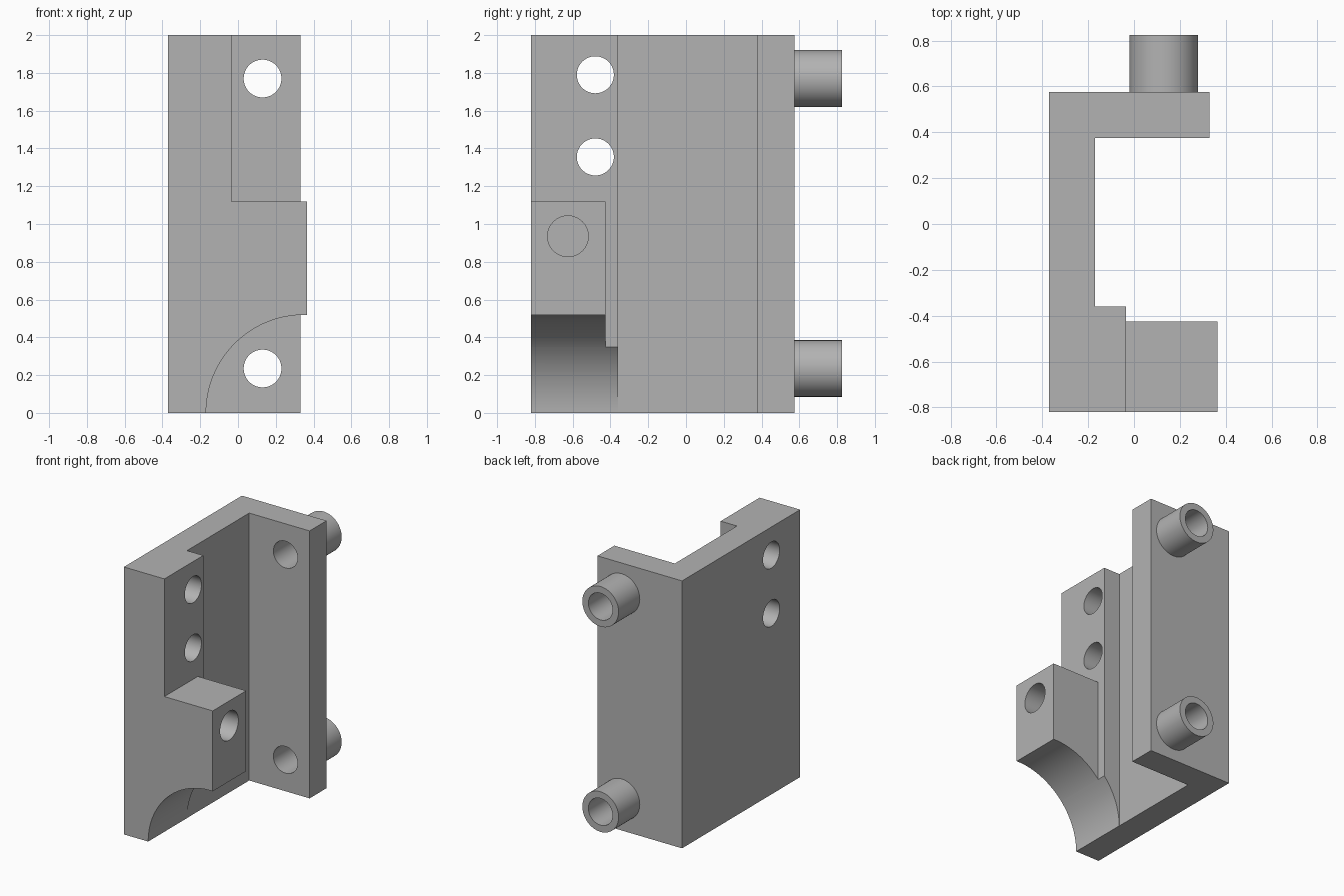
import bpy
import bmesh
from mathutils import Matrix, Vector

if "Cube" in bpy.data.objects:
    bpy.data.objects.remove(bpy.data.objects["Cube"], do_unlink=True)

grey = bpy.data.materials.new("plain grey")
grey.use_nodes = True
colour = (0.45, 0.45, 0.45, 1)
grey.diffuse_color = colour
grey.node_tree.nodes["Principled BSDF"].inputs["Base Color"].default_value = colour


def finish(name, bm):
    bmesh.ops.recalc_face_normals(bm, faces=bm.faces)
    mesh = bpy.data.meshes.new(name)
    bm.to_mesh(mesh)
    bm.free()
    mesh.materials.append(grey)
    obj = bpy.data.objects.new(name, mesh)
    bpy.context.collection.objects.link(obj)
    return obj


def prism(name, outline, z0, z1):
    bm = bmesh.new()
    face = bm.faces.new([bm.verts.new((x, y, z0)) for x, y in outline])
    top = bmesh.ops.extrude_face_region(bm, geom=[face])["geom"]
    verts = [v for v in top if isinstance(v, bmesh.types.BMVert)]
    bmesh.ops.translate(bm, verts=verts, vec=(0, 0, z1 - z0))
    return finish(name, bm)


def rod(name, start, end, radius, sides=64):
    a, b = Vector(start), Vector(end)
    turn = (b - a).to_track_quat("Z", "Y").to_matrix().to_4x4()
    bm = bmesh.new()
    bmesh.ops.create_cone(bm, cap_ends=True, segments=sides, radius1=radius,
                          radius2=radius, depth=(b - a).length,
                          matrix=Matrix.Translation((a + b) / 2) @ turn)
    return finish(name, bm)


def combine(target, tool, operation):
    mod = target.modifiers.new(tool.name, "BOOLEAN")
    mod.operation = operation
    mod.solver = "EXACT"
    mod.object = tool
    tool.hide_render = True
    bpy.context.view_layer.objects.active = target
    bpy.ops.object.modifier_apply(modifier=mod.name)
    bpy.data.objects.remove(tool, do_unlink=True)


# Side wall with back flange and thickened front edge
bracket = prism("bracket", [(-.37, -.82), (-.035, -.82), (-.035, -.36), (-.17, -.36),
                            (-.17, .375), (.33, .375), (.33, .575), (-.37, .575)], 0, 2)

# Clamp block on the front edge
block = prism("clamp_block", [(-.1, -.82), (.365, -.82), (.365, -.425), (-.1, -.425)],
              .2, 1.12)
combine(bracket, block, "UNION")

# Arched relief under the block
combine(bracket, rod("arch_cutter", (.35, -1, 0), (.35, -.3, 0), .519, 128), "DIFFERENCE")

# Hollow bosses, bored through the back flange
for z in (.235, 1.77):
    combine(bracket, rod("boss", (.13, .5, z), (.13, .825, z), .15), "UNION")
    combine(bracket, rod("boss_bore", (.13, .2, z), (.13, 1, z), .1), "DIFFERENCE")

# Cross holes through the thick front edge
for z in (1.355, 1.79):
    combine(bracket, rod("cross_hole", (-.6, -.48, z), (.2, -.48, z), .098), "DIFFERENCE")

# Blind hole in the clamp block
combine(bracket, rod("blind_hole", (0, -.625, .935), (.6, -.625, .935), .108), "DIFFERENCE")

bpy.ops.object.select_all(action="DESELECT")
bracket.select_set(True)
bpy.context.view_layer.objects.active = bracket
bpy.ops.object.shade_smooth_by_angle(angle=0.5)
